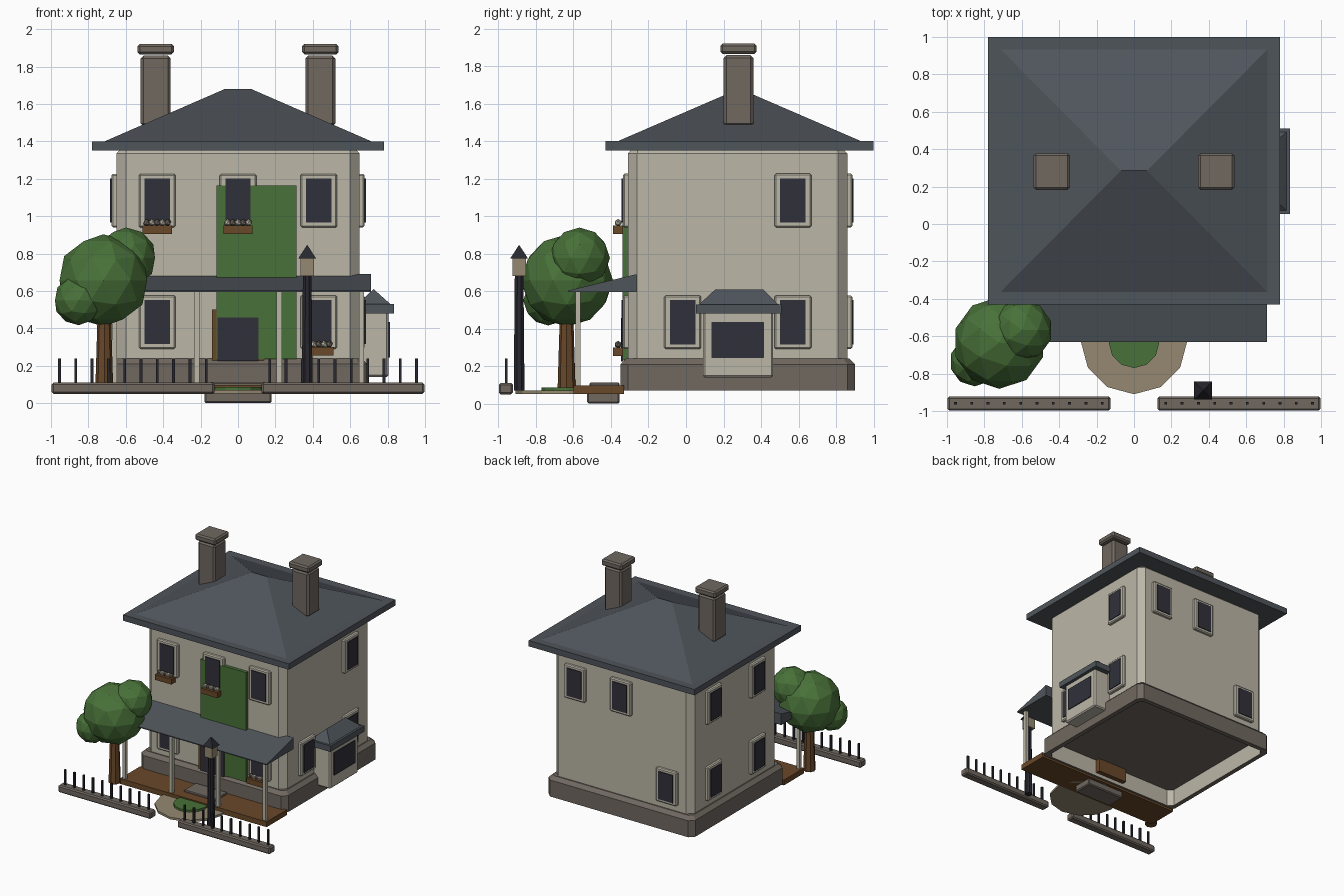
import bpy, bmesh, math
from mathutils import Matrix, Vector

if "Cube" in bpy.data.objects:
    bpy.data.objects.remove(bpy.data.objects["Cube"])


def material(name, rgb):
    m = bpy.data.materials.new(name)
    m.diffuse_color = (*rgb, 1)
    m.use_nodes = True
    m.node_tree.nodes["Principled BSDF"].inputs["Base Color"].default_value = m.diffuse_color
    return m


CREAM = material("cream render", (0.50, 0.47, 0.39))
SLATE = material("slate", (0.078, 0.091, 0.105))
STONE = material("brown grey stone", (0.162, 0.138, 0.117))
GLASS = material("dark glass", (0.030, 0.030, 0.042))
GREEN = material("leaf green", (0.065, 0.165, 0.040))
WOOD = material("brown wood", (0.141, 0.065, 0.022))
SAND = material("sandy beige", (0.30, 0.25, 0.165))
IRON = material("black iron", (0.020, 0.020, 0.028))


def finish(name, bm, *mats):
    bmesh.ops.remove_doubles(bm, verts=bm.verts, dist=1e-5)
    bmesh.ops.recalc_face_normals(bm, faces=bm.faces)
    me = bpy.data.meshes.new(name)
    bm.to_mesh(me)
    bm.free()
    for m in mats:
        me.materials.append(m)
    ob = bpy.data.objects.new(name, me)
    bpy.context.collection.objects.link(ob)
    return ob


def box(name, x, y, z, mat, bevel=0):
    """Box from (low, high) pairs, with an optional chamfer."""
    bm = bmesh.new()
    c = [(a[0] + a[1]) / 2 for a in (x, y, z)]
    s = [abs(a[1] - a[0]) for a in (x, y, z)]
    bmesh.ops.create_cube(bm, size=1, matrix=Matrix.Translation(c) @ Matrix.Diagonal((*s, 1)))
    if bevel:
        bmesh.ops.bevel(bm, geom=bm.edges[:], offset=bevel, segments=1, affect='EDGES')
    return finish(name, bm, mat)


def ring(x, y, z, c=0):
    """Rectangle loop at height z, with corners cut by c."""
    if not c:
        return [(x[0], y[0], z), (x[1], y[0], z), (x[1], y[1], z), (x[0], y[1], z)]
    (a, b), (d, e) = x, y
    return [(a + c, d, z), (b - c, d, z), (b, d + c, z), (b, e - c, z),
            (b - c, e, z), (a + c, e, z), (a, e - c, z), (a, d + c, z)]


def loft(name, rings, mats, band_mats=None, cap_top=True):
    """Skin a stack of loops and close both ends."""
    bm = bmesh.new()
    loops = [[bm.verts.new(p) for p in r] for r in rings]
    n = len(rings[0])
    for k, (a, b) in enumerate(zip(loops, loops[1:])):
        for i in range(n):
            f = bm.faces.new((a[i], a[(i + 1) % n], b[(i + 1) % n], b[i]))
            f.material_index = band_mats[k] if band_mats else 0
    bm.faces.new(loops[0])
    if cap_top:
        bm.faces.new(loops[-1])
    return finish(name, bm, *mats)


def cone(name, x, y, z, r1, r2, sides, mat, turn=0):
    bm = bmesh.new()
    m = Matrix.Translation((x, y, (z[0] + z[1]) / 2)) @ Matrix.Rotation(turn, 4, 'Z')
    bmesh.ops.create_cone(bm, cap_ends=True, segments=sides, radius1=r1, radius2=r2,
                          depth=z[1] - z[0], matrix=m)
    return finish(name, bm, mat)


def ball(name, c, r, sub, mat):
    bm = bmesh.new()
    bmesh.ops.create_icosphere(bm, subdivisions=sub, radius=r, matrix=Matrix.Translation(c))
    return finish(name, bm, mat)


def grow(p, d):
    return (p[0] - d, p[1] + d)


def hip_roof(name, x, y, z, inset, ridge_x, ridge_y):
    xi, yi = grow(x, -inset), grow(y, -inset)
    loft(name, [ring(x, y, z[0]), ring(x, y, z[1]), ring(xi, yi, z[1]),
                ring(ridge_x, ridge_y, z[2])], [SLATE], cap_top=False)


# House body: chamfered walls, and a plinth that is hollow underneath
WX, WY = (-0.65, 0.65), (-0.31, 0.86)
loft("walls", [ring(WX, WY, 0.225, 0.05), ring(WX, WY, 1.335, 0.05),
               ring(grow(WX, -0.049), grow(WY, -0.049), 1.384, 0.002)], [CREAM])
PX, PY = grow(WX, 0.04), grow(WY, 0.04)
loft("plinth", [ring(WX, WY, 0.215, 0.04), ring(WX, WY, 0.07, 0.04), ring(PX, PY, 0.07, 0.04),
                ring(PX, PY, 0.21, 0.04), ring(grow(PX, -0.03), grow(PY, -0.03), 0.24, 0.03)],
     [STONE, CREAM], [1, 0, 0, 0])

# Main roof and chimneys
hip_roof("main_roof", (-0.78, 0.78), (-0.43, 1.0), (1.35, 1.40, 1.68), 0.067,
         (-0.07, 0.07), (0.285, 0.285))
for side, cx in (("left", -0.44), ("right", 0.44)):
    box(f"chimney_{side}", grow((cx, cx), 0.08), (0.20, 0.36), (1.48, 1.858), STONE, 0.015)
    box(f"chimney_cap_{side}", grow((cx, cx), 0.097), (0.183, 0.377), (1.865, 1.92), STONE, 0.012)


# Windows: a chamfered frame with a thin glass plate on it
def window(name, axis, wall, out, u, z):
    for part, half_w, half_h, d, mat, bev in (
            ("frame", 0.098, 0.143, (-0.01, 0.027), CREAM, 0.008),
            ("glass", 0.068, 0.118, (0.026, 0.034), GLASS, 0)):
        span = tuple(sorted((wall + out * d[0], wall + out * d[1])))
        across = grow((u, u), half_w)
        x, y = (span, across) if axis == 'x' else (across, span)
        box(f"{name}_{part}", x, y, grow((z, z), half_h), mat, bev)


UP, LOW = 1.083, 0.434
places = {
    "front": ('y', -0.31, -1, [(-0.432, UP), (0, UP), (0.432, UP), (-0.432, LOW), (0.432, LOW)]),
    "back": ('y', 0.86, 1, [(0.432, UP), (0, UP), (-0.432, LOW)]),
    "left": ('x', -0.65, -1, [(-0.018, UP), (0.57, UP), (-0.018, LOW), (0.57, LOW)]),
    "right": ('x', 0.65, 1, [(0.57, UP), (-0.018, LOW), (0.57, LOW)]),
}
for wall, (axis, pos, out, spots) in places.items():
    for i, (u, z) in enumerate(spots):
        window(f"window_{wall}_{i}", axis, pos, out, u, z)

# Window boxes with flowers
for i, (x, z) in enumerate([(-0.432, 0.905), (0, 0.905), (0.432, 0.255)]):
    box(f"window_box_{i}", grow((x, x), 0.078), (-0.39, -0.335), (z, z + 0.045), WOOD)
    for k in range(5):
        ball(f"flower_{i}_{k}", (x - 0.056 + 0.028 * k, -0.362, z + 0.06), 0.02, 1,
             CREAM if (k + i) % 2 else STONE)

# Front door, its dark panel and the ivy
box("front_door", (-0.14, 0.14), (-0.332, -0.27), (0.10, 0.50), WOOD)
box("door_panel", (-0.11, 0.11), (-0.346, -0.337), (0.225, 0.457), GLASS)
box("ivy", (-0.115, 0.312), (-0.338, -0.305), (0.235, 1.165), GREEN)

# Porch: wedge roof, posts, deck and steps
loft("porch_roof", [[(x, -0.63, 0.595), (x, -0.265, 0.595), (x, -0.265, 0.69), (x, -0.63, 0.603)]
                    for x in (-0.71, 0.71)], [SLATE])
for i, x in enumerate((-0.66, -0.22, 0.22, 0.66)):
    box(f"porch_post_{i}", grow((x, x), 0.014), (-0.59, -0.562), (0.09, 0.60), CREAM)
box("porch_deck", (-0.69, 0.69), (-0.60, -0.33), (0.052, 0.097), WOOD)
box("lower_step", (-0.18, 0.18), (-0.527, -0.355), (0.0, 0.06), STONE, 0.008)
box("upper_step", (-0.15, 0.15), (-0.515, -0.355), (0.09, 0.112), STONE, 0.006)

# Bay window on the right side
box("bay_walls", (0.62, 0.805), (0.09, 0.465), (0.14, 0.49), CREAM, 0.01)
box("bay_glass", (0.804, 0.812), (0.137, 0.417), (0.243, 0.435), GLASS)
hip_roof("bay_roof", (0.62, 0.833), (0.053, 0.51), (0.48, 0.53, 0.61), 0.018,
         (0.725, 0.725), (0.157, 0.41))

# Round path with a planted bed
cone("path", 0, -0.625, (0.052, 0.07), 0.285, 0.285, 12, SAND)
cone("planted_bed", 0, -0.635, (0.068, 0.087), 0.135, 0.135, 12, GREEN)

# Front fence: stone kerbs and iron pickets, mirrored
for side, s in (("left", -1), ("right", 1)):
    box(f"fence_kerb_{side}", tuple(sorted((s * 0.125, s * 0.997))), (-0.998, -0.922),
        (0.05, 0.11), STONE, 0.01)
    for k in range(10):
        x = s * (0.17 + 0.0872 * k)
        box(f"picket_{side}_{k}", grow((x, x), 0.0075), (-0.966, -0.951), (0.10, 0.24), IRON)

# Street lamp
cone("lamp_post", 0.37, -0.89, (0.07, 0.69), 0.031, 0.025, 8, IRON, math.pi / 8)
box("lamp_lantern", (0.334, 0.406), (-0.926, -0.854), (0.68, 0.78), SAND)
cone("lamp_cap", 0.37, -0.89, (0.773, 0.847), 0.068, 0.0, 4, IRON, math.pi / 4)

# Tree
cone("tree_trunk", -0.715, -0.637, (0.075, 0.50), 0.048, 0.035, 8, WOOD)
for i, (c, r) in enumerate([((-0.72, -0.635, 0.657), 0.246), ((-0.598, -0.568, 0.777), 0.162),
                            ((-0.852, -0.735, 0.55), 0.133)]):
    ball(f"tree_crown_{i}", c, r, 2, GREEN)
